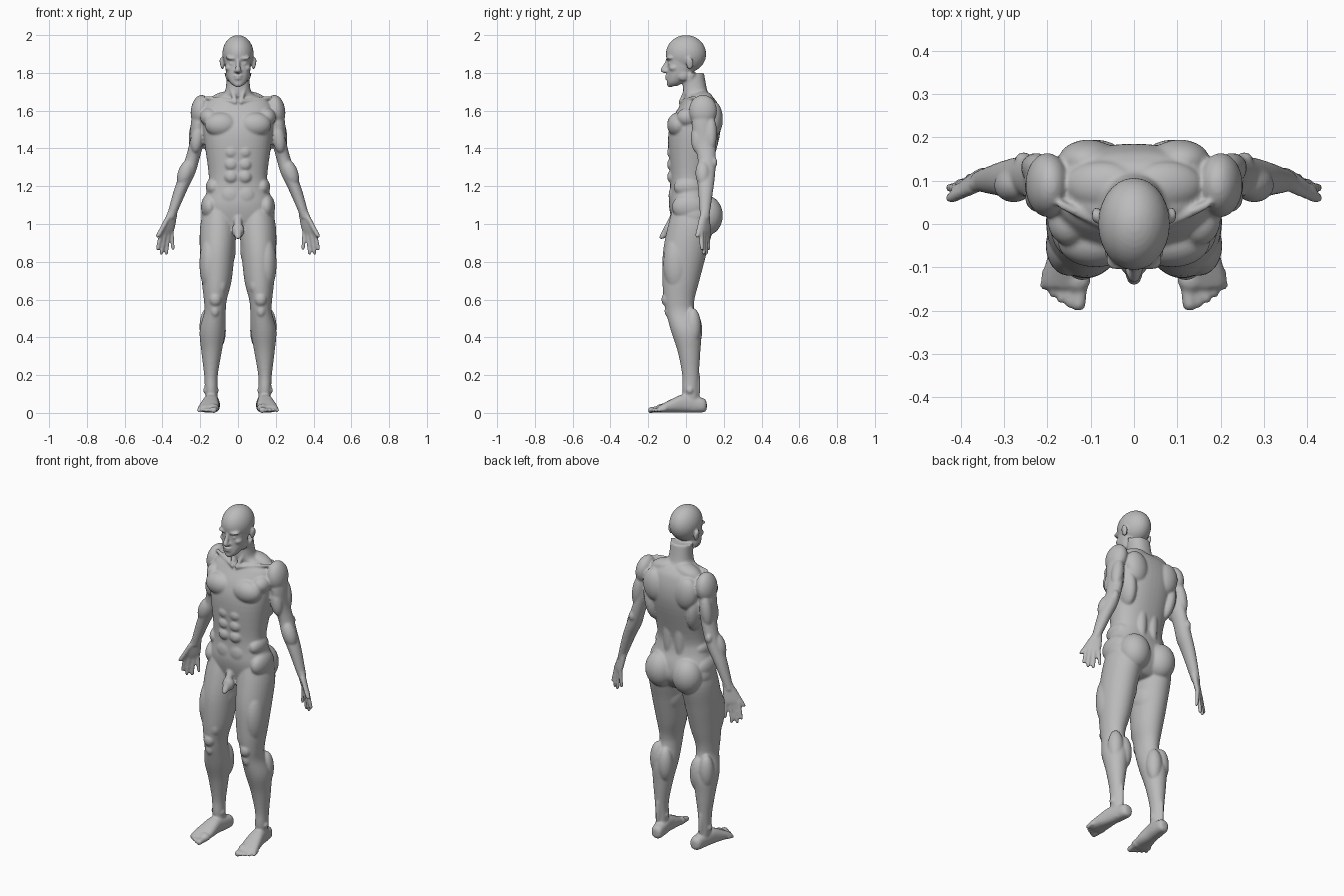
import bpy, bmesh, math
from mathutils import Vector, Matrix

if "Cube" in bpy.data.objects:
    bpy.data.objects.remove(bpy.data.objects["Cube"], do_unlink=True)

CM = 0.01                        # all part sizes below are in hundredths
X, Y, Z = Vector((1, 0, 0)), Vector((0, 1, 0)), Vector((0, 0, 1))
bm = bmesh.new()


def spline(rows, steps=5):
    """Catmull-Rom interpolation through the section rows."""
    rows = [Vector(row) for row in rows]
    padded = [rows[0]] + rows + [rows[-1]]
    smooth_rows = []
    for before, start, end, after in zip(padded, padded[1:], padded[2:], padded[3:]):
        leave, arrive = (end - before) / 2, (after - start) / 2
        for step in range(steps):
            t = step / steps
            ease = t * t * (3 - 2 * t)
            smooth_rows.append(start.lerp(end, ease) + leave * (t * (1 - t) ** 2)
                               - arrive * (t * t * (1 - t)))
    return smooth_rows + [rows[-1]]


def loft(rows, side=1, across=X, through=Y, power=2.0, sides=32):
    """Closed skin over sections (x, y, z, half width, half depth)."""
    def squash(value):
        return math.copysign(abs(value) ** (2 / power), value)

    rings = []
    for x, y, z, width, depth in spline(rows):
        ring = []
        for k in range(sides):
            angle = math.tau * k / sides
            point = (Vector((x, y, z)) + across * (width * squash(math.cos(angle)))
                     + through * (depth * squash(math.sin(angle))))
            point.x *= side
            ring.append(bm.verts.new(point * CM))
        rings.append(ring)
    for low, high in zip(rings, rings[1:]):
        for k in range(sides):
            bm.faces.new((low[k], low[k - 1], high[k - 1], high[k]))
    bm.faces.new(rings[0])
    bm.faces.new(rings[-1])


def column(rows, power):
    """Loft on the middle plane from (z, y, half width, half depth)."""
    loft([(0, y, z, width, depth) for z, y, width, depth in rows], power=power, sides=48)


def blob(centre, size, side=1, tilt=0):
    """Ellipsoid, optionally leaning about the front-back axis (degrees)."""
    x, y, z = centre
    matrix = (Matrix.Translation(Vector((x * side, y, z)) * CM)
              @ Matrix.Rotation(math.radians(tilt * side), 4, 'Y')
              @ Matrix.Diagonal((*(Vector(size) * CM), 1)))
    bmesh.ops.create_uvsphere(bm, u_segments=28, v_segments=18, radius=1, matrix=matrix)


def digit(start, end, radius, side=1, across=X, through=Y):
    """Round-tipped rod for fingers, toes and cords."""
    start, end = Vector(start), Vector(end)
    rows = []
    for t, swell in ((0, 1.1), (0.4, 1), (0.85, 0.95), (0.96, 0.7), (1, 0.2)):
        rows.append((*start.lerp(end, t), radius * swell, radius * swell))
    loft(rows, side, across, through, sides=14)


def build_torso():
    column([(180, 4, 6, 5.5), (170, 5, 7, 6.5), (167, 7, 12.5, 7.5), (163, 7, 18, 10),
            (155, 5.5, 18.5, 13), (145, 4, 18, 13.5), (126, 2, 15.5, 10.5),
            (118, 2, 16.5, 10.5), (110, 3, 18.5, 12), (102, 4, 19, 11.5),
            (95, 3, 12, 8), (93.5, 3, 6, 4)], power=2.3)
    # Groin
    digit((0, -6, 105), (0, -13, 92), 2)
    blob((0, -9, 96.5), (3.4, 3, 4))


def build_head():
    # Cranium, then face from chin to forehead
    blob((0, 0, 190), (8.3, 10.7, 10))
    column([(173, -7, 2.2, 2.2), (174.5, -6, 4, 4), (177, -4.6, 5.4, 5.4),
            (180.5, -3, 6.4, 6.8), (190, -1.5, 7.5, 8)], power=2.3)
    # Nose
    column([(188, -9.4, 1, 1), (185.5, -10.3, 0.9, 1), (181.5, -11.8, 1.5, 1.8),
            (180, -10.8, 1.5, 1.4)], power=2)
    # Lips and chin
    blob((0, -10, 178.4), (2.5, 1.3, 0.6))
    blob((0, -9.7, 177), (2.2, 1.4, 0.8))
    blob((0, -8.4, 174), (2.4, 1.8, 1.7))


def build_face_half(side):
    # Brow, eye, cheek, nostril, jaw and ear
    blob((3.3, -8.4, 187.7), (3.4, 2.4, 1), side, tilt=-6)
    blob((3.2, -7.9, 185), (1.7, 1.7, 1), side)
    blob((4.6, -6.2, 182.6), (2.2, 2.7, 1.8), side)
    blob((1.2, -10.7, 181), (0.9, 1.2, 0.9), side)
    blob((5, -1.5, 178.5), (1.7, 3, 2.8), side)
    blob((8.6, 2, 185), (1, 2, 3.4), side, tilt=10)


def build_torso_half(side):
    # Trapezius, collar bone and neck cord
    blob((7.5, 9, 166), (8.5, 5.5, 4), side, tilt=14)
    digit((1, -3, 164.5), (18, 5, 167), 1.2, side, Z, Y)
    digit((6, 4, 180), (1, -3, 164), 1.3, side)
    # Chest and armpit
    blob((8.8, -4, 152.5), (8.8, 6, 6.6), side)
    blob((15, 1, 156.5), (5, 6, 5), side)
    # Shoulder blade, side of the back and spine muscles
    blob((10.5, 14.5, 155.5), (7, 5, 9.5), side, tilt=8)
    blob((14, 9.5, 145), (4.6, 7.5, 12.5), side, tilt=8)
    blob((3.8, 10, 127), (3.4, 3.6, 18), side)
    # Stomach muscles
    for row in range(3):
        blob((3.6, -7.4, 138 - 6.5 * row), (3.6, 2.6, 3.4), side)
    blob((3.8, -7, 115), (5, 2.2, 5), side)
    # Flank, hip and buttock
    blob((13, 1, 119.5), (4, 7.5, 5), side)
    blob((15, 1.5, 109), (4.6, 9, 7), side)
    blob((8.8, 11, 104.5), (8.8, 8.5, 10.5), side)


def build_arm(side):
    loft([(19.5, 9, 164, 4, 5), (21, 9, 153, 4, 6), (22, 10, 143, 3.7, 5.6),
          (24.3, 11, 134, 3.8, 4.8), (27, 10.6, 126, 4, 4.8), (30.4, 10.4, 118, 3.5, 4),
          (34.7, 10, 106, 2.5, 2.7), (35.6, 10, 103, 2.3, 2.3)], side)
    # Shoulder, biceps, triceps, elbow and forearm
    blob((20, 9, 160), (5, 7.4, 8.4), side, tilt=-8)
    blob((21.6, 6, 145.5), (3.4, 3.4, 8), side, tilt=-8)
    blob((22.6, 13, 148), (3.3, 3.4, 9.5), side, tilt=-8)
    blob((25.5, 14.8, 132.5), (2, 1.8, 2.8), side)
    blob((27.8, 9, 127), (4, 4, 7.5), side, tilt=-20)
    # Palm
    across, through = Vector((0.8, -0.6, 0)), Vector((0.6, 0.8, 0))
    loft([(34.4, 10, 107, 2.6, 2), (36.8, 10, 99, 4.2, 1.6), (37.7, 10, 96, 4.4, 1.3),
          (38, 10, 94.5, 4, 0.9)], side, across, through, power=2.6)
    # Fingers fan out from the palm, then the thumb
    knuckles = Vector((37.7, 10, 96.5))
    tips = ((42.7, 8.4, 86), (40.7, 9.4, 83.6), (38, 10.8, 83.5), (34.4, 12, 86))
    for k, tip in enumerate(tips):
        digit(knuckles + across * (3.3 - 2.2 * k), tip, 1.15 - k / 20, side)
    digit((37, 8.4, 103.5), (42.8, 5.8, 92.8), 1.4, side)


def build_leg(side):
    loft([(10, 3, 110, 7.5, 9.5), (10.4, 2.4, 99, 9.6, 12), (11, -0.6, 85, 9.2, 11.6),
          (11.3, -2.7, 70, 7.9, 9.8), (12, -3.6, 60, 6.1, 8.1), (12.2, -3, 53.5, 5.7, 7.6),
          (13.5, 0, 43.5, 6.8, 8), (14, 1.6, 32.5, 5.4, 6), (14.3, 2.4, 20, 3.6, 4.4),
          (14.2, 2.3, 12, 3.3, 4.2), (13.8, 3.2, 1, 2.8, 3.8)], side)
    # Inner and outer thigh
    blob((8, 0, 86), (6.8, 9, 11), side)
    blob((15, -5, 79), (5.4, 7, 15), side)
    # Muscle above the knee, kneecap and top of the shin
    blob((9.2, -8, 67.5), (3.5, 4, 5.5), side)
    blob((12, -10, 60), (3.3, 3, 3.8), side)
    blob((12.2, -9, 54), (2.4, 2.4, 3.5), side)
    # Calf pair, ankle bones and heel tendon
    blob((10.8, 4.2, 43.5), (4.4, 4.4, 10), side)
    blob((16, 3.6, 45.5), (4.4, 4.4, 10), side)
    for x in (11.5, 17.2):
        blob((x, 2, 12), (1.3, 1.8, 1.8), side)
    blob((14.2, 6, 15), (1.4, 1.6, 9), side)


def build_foot(side):
    loft([(12.8, 11, 3.8, 1.4, 1.8), (12.9, 9.6, 4, 3.2, 3.6), (13.4, 4.5, 4.5, 3.7, 4.3),
          (14.3, -1.5, 5, 4.1, 4.8), (15, -7.5, 3.8, 5, 3.6), (15.8, -12.5, 2.5, 5.4, 2.3),
          (16.2, -14.8, 2, 4.6, 1.5)], side, X, Z, power=2.4)
    blob((13, -12.8, 2.5), (3, 3, 2.4), side)
    # Toes shorten toward the outside
    for k in range(5):
        radius = 1.2 - k / 20 if k else 1.7
        digit((12.2 + 2 * k, 0.4 * k - 12, 2.2),
              (12.9 + 2 * k, 0.6 * k ** 1.5 - 20, 1.4 - k / 20), radius, side, X, Z)


build_torso()
build_head()
for side in (1, -1):
    for build_half in (build_face_half, build_torso_half, build_arm, build_leg, build_foot):
        build_half(side)

# Fuse all forms into one skin
bmesh.ops.recalc_face_normals(bm, faces=bm.faces)
mesh = bpy.data.meshes.new("body")
bm.to_mesh(mesh)
bm.free()
body = bpy.data.objects.new("body", mesh)
bpy.context.collection.objects.link(body)
remesh = body.modifiers.new("fuse", 'REMESH')
remesh.mode = 'VOXEL'
remesh.voxel_size = 0.006
soften = body.modifiers.new("soften", 'SMOOTH')
soften.factor = 0.5
soften.iterations = 5
bpy.context.view_layer.objects.active = body
body.select_set(True)
for modifier in ("fuse", "soften"):
    bpy.ops.object.modifier_apply(modifier=modifier)
bpy.ops.object.shade_smooth()

# Plain clay colour
clay = bpy.data.materials.new("grey clay")
clay.use_nodes = True
clay.diffuse_color = (0.5, 0.5, 0.5, 1)
clay.node_tree.nodes["Principled BSDF"].inputs["Base Color"].default_value = clay.diffuse_color
body.data.materials.append(clay)
